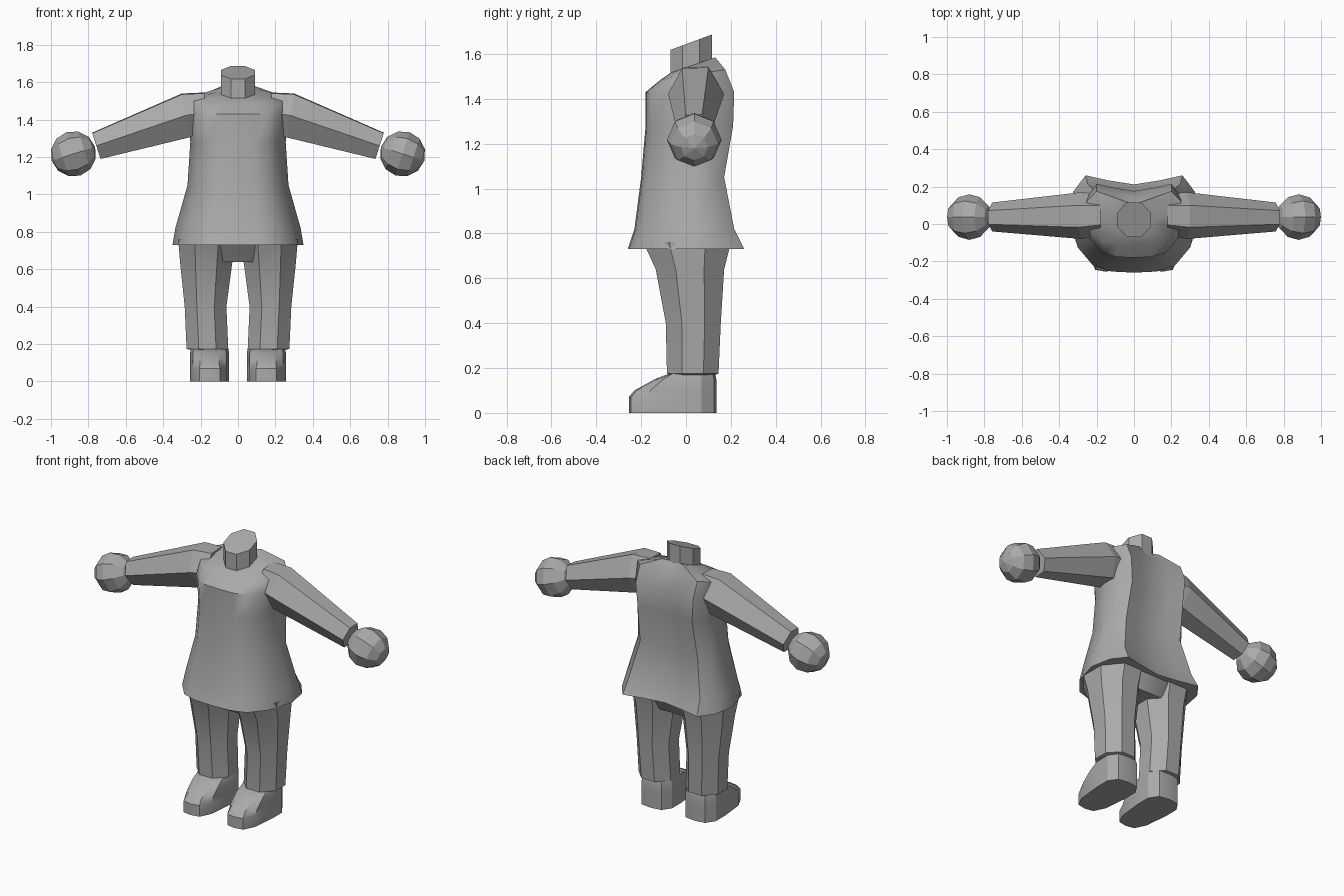
import bpy, bmesh, math
from mathutils import Vector, Matrix

cube = bpy.data.objects.get("Cube")
if cube:
    bpy.data.objects.remove(cube)

grey = bpy.data.materials.new("plain grey")
grey.use_nodes = True
COLOR = (0.4, 0.4, 0.4, 1)
grey.diffuse_color = COLOR
grey.node_tree.nodes["Principled BSDF"].inputs["Base Color"].default_value = COLOR


def finish(name, bm, smooth=None):
    bmesh.ops.recalc_face_normals(bm, faces=bm.faces)
    mesh = bpy.data.meshes.new(name)
    bm.to_mesh(mesh)
    bm.free()
    mesh.materials.append(grey)
    obj = bpy.data.objects.new(name, mesh)
    bpy.context.collection.objects.link(obj)
    if smooth:
        bpy.ops.object.select_all(action="DESELECT")
        obj.select_set(True)
        bpy.context.view_layer.objects.active = obj
        bpy.ops.object.shade_smooth_by_angle(angle=math.radians(smooth))
    return obj


def loft(name, rings, smooth=None, caps=(True, True)):
    """Skin a list of equally sized point rings."""
    bm = bmesh.new()
    loops = [[bm.verts.new(p) for p in ring] for ring in rings]
    n = len(loops[0])
    for a, b in zip(loops, loops[1:]):
        for i in range(n):
            j = (i + 1) % n
            bm.faces.new((a[i], a[j], b[j], b[i]))
    for loop, wanted in zip((loops[0], loops[-1]), caps):
        if wanted:
            bm.faces.new(loop)
    return finish(name, bm, smooth)


def mirrored(half):
    """Close a half outline that runs from front centre to back centre."""
    return half + [(-x, y, z) for x, y, z in reversed(half[1:-1])]


def oval(x0, x1, y0, y1, z, n=8, slope=0.0):
    """Flat-sided oval ring filling a rectangle; slope tilts it along y."""
    k = 1 / math.cos(math.pi / n)
    ring = []
    for i in range(n):
        a = 2 * math.pi * (i + 0.5) / n
        y = (y0 + y1) / 2 + k * math.cos(a) * (y1 - y0) / 2
        x = (x0 + x1) / 2 + k * math.sin(a) * (x1 - x0) / 2
        ring.append((x, y, z + slope * (y - y0)))
    return ring


# Tunic: width and depth fractions of the half outline, ridged at the back
OUTLINE = [(0, 1), (0.35, 0.98), (0.62, 0.88), (0.86, 0.55), (1, 0),
           (0.93, 0.6), (0.74, 1), (0.4, 0.88), (0, 0.78)]


def tunic_ring(z, width, front, back, slope=0.0, mid=0.04):
    half = []
    for i, (u, v) in enumerate(OUTLINE):
        y = mid + v * ((front if i < 4 else back) - mid)
        half.append((u * width, y, z + slope * (y - mid)))
    return mirrored(half)


loft("tunic", [
    tunic_ring(0.73, 0.35, -0.26, 0.26),
    tunic_ring(0.82, 0.335, -0.23, 0.215),
    tunic_ring(1.05, 0.27, -0.20, 0.17),
    tunic_ring(1.28, 0.255, -0.18, 0.21),
    tunic_ring(1.43, 0.27, -0.18, 0.215),
    tunic_ring(1.51, 0.27, -0.11, 0.175, 0.15),
    tunic_ring(1.55, 0.10, -0.07, 0.13, 0.35, 0.03),
], 40)

# Neck with a sloping top
loft("neck", [oval(-0.09, 0.09, -0.07, 0.115, 1.45, slope=0.37),
              oval(-0.09, 0.09, -0.07, 0.115, 1.618, slope=0.37)])

# Hips joining the two trouser legs
loft("hips", [oval(-0.22, 0.22, -0.10, 0.14, 0.64),
              oval(-0.31, 0.31, -0.17, 0.19, 0.74),
              oval(-0.27, 0.27, -0.15, 0.15, 0.82)], 30)

# Arm cross-section as (y, height) fractions
ARM = [(0, 0.5), (0.25, 0.98), (0.72, 1), (1, 0.5), (0.78, 0.04), (0.3, 0)]


def arm_ring(s, top_x, low_x, y0, y1, low, top):
    return [(s * (low_x + v * (top_x - low_x)), y0 + u * (y1 - y0),
             low + v * (top - low)) for u, v in ARM]


for side, s in (("left", 1), ("right", -1)):
    # Trouser leg
    legs = [(0.015, 0.32, -0.19, 0.20, 0.76), (0.03, 0.31, -0.135, 0.17, 0.64),
            (0.062, 0.285, -0.09, 0.155, 0.40), (0.052, 0.275, -0.085, 0.145, 0.175),
            (0.07, 0.26, -0.07, 0.13, 0.17)]
    loft(side + "_trouser_leg",
         [[(s * x, y, z) for x, y, z in oval(*row)] for row in legs], 30)

    # Shoe: stacked outlines whose toe end steps back with height
    shoe = []
    for z, toe, tip, heel, grow in ((0, -0.255, 0.055, 0.135, 0), (0.07, -0.255, 0.055, 0.135, 0),
                                    (0.10, -0.23, 0.05, 0.135, 0), (0.15, -0.14, 0.055, 0.135, 0),
                                    (0.175, -0.075, 0.06, 0.13, -0.005)):
        w = 0.105 + grow
        half = [(0, toe), (tip, toe + 0.01), (0.85 * w, toe * 0.65 - 0.01),
                (w, -0.02), (w, 0.07), (0.65 * w, heel - 0.01), (0, heel)]
        ring = mirrored([(x, y, z) for x, y in half])
        shoe.append([(s * (0.152 + x), y, z) for x, y, z in ring])
    loft(side + "_shoe", shoe, 30)

    # Sleeve
    loft(side + "_sleeve", [
        arm_ring(s, 0.18, 0.18, -0.06, 0.16, 1.33, 1.545),
        arm_ring(s, 0.30, 0.26, -0.08, 0.17, 1.305, 1.54),
        arm_ring(s, 0.78, 0.735, -0.04, 0.115, 1.19, 1.33)])

    # Faceted mitten ball, its pole pointing along the arm
    bm = bmesh.new()
    axis = Vector((s, 0, -0.32)).to_track_quat("Z", "Y").to_matrix().to_4x4()
    bmesh.ops.create_uvsphere(bm, u_segments=8, v_segments=6, radius=0.122,
                              matrix=Matrix.Translation((s * 0.88, 0.037, 1.217)) @ axis)
    finish(side + "_hand", bm)
